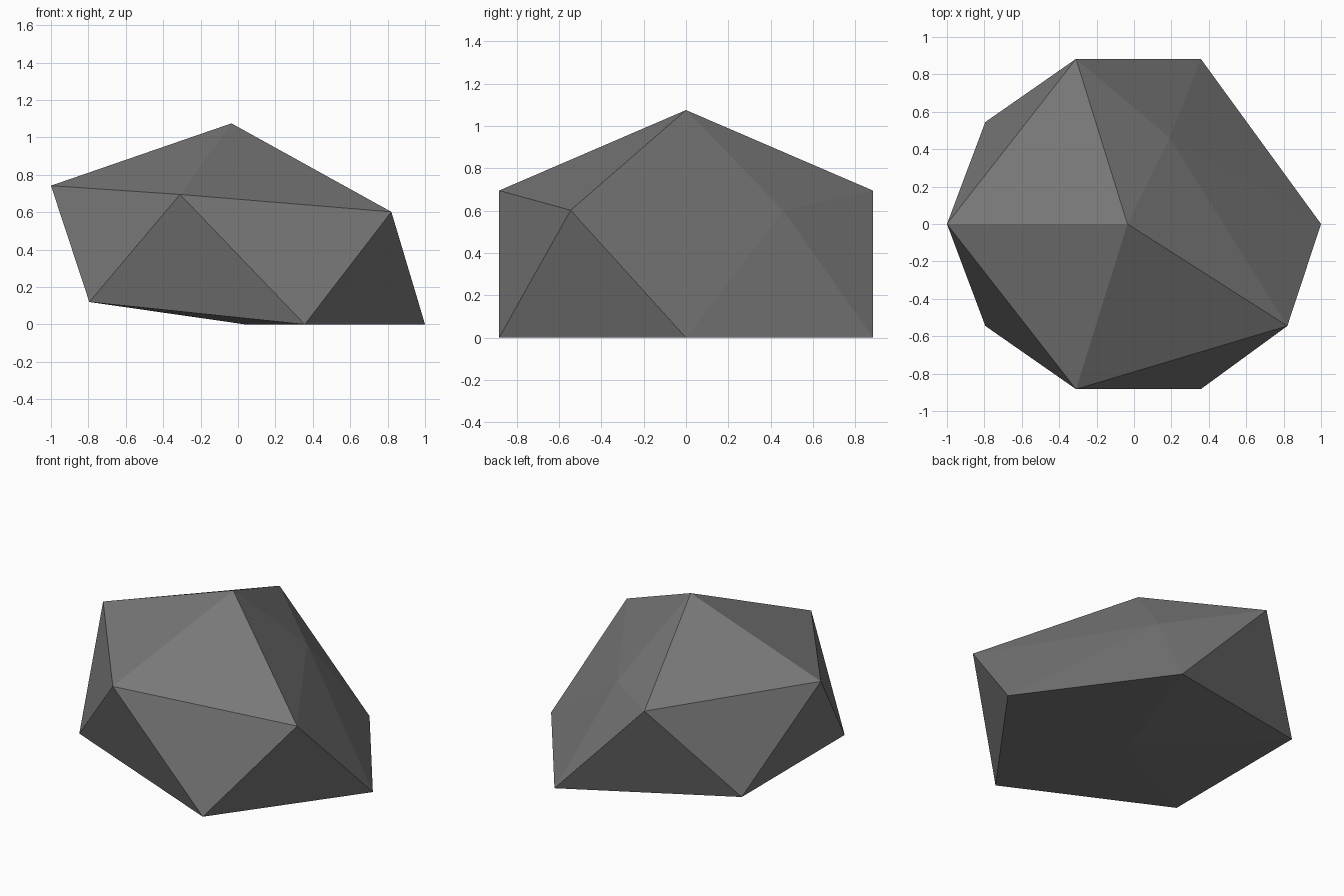
import bpy
import bmesh

default = bpy.data.objects.get("Cube")
if default:
    bpy.data.objects.remove(default, do_unlink=True)

# Stone colour
stone = bpy.data.materials.new("stone_grey")
stone.use_nodes = True
grey = (0.19, 0.19, 0.19, 1.0)
stone.diffuse_color = grey
bsdf = stone.node_tree.nodes["Principled BSDF"]
bsdf.inputs["Base Color"].default_value = grey
bsdf.inputs["Roughness"].default_value = 0.9

# Corners on the centre plane: crown, left tip, right foot, underside
centre = [(-0.035, 0, 1.075), (-1, 0, 0.742), (1, 0, 0), (0.04, 0, 0)]
# Corners repeated on both sides: shoulder, raised foot, ground foot
paired = [(-0.31, 0.883, 0.695), (-0.795, 0.545, 0.12), (0.357, 0.883, 0)]
# The sharp front corner and the blunted back corner
uneven = [(0.82, -0.545, 0.602), (0.19, 0.46, 0.60)]

corners = centre + uneven
for x, y, z in paired:
    corners += [(x, y, z), (x, -y, z)]

# Boulder: faceted skin stretched around the corners
bm = bmesh.new()
for co in corners:
    bm.verts.new(co)
bmesh.ops.convex_hull(bm, input=bm.verts[:])
bmesh.ops.recalc_face_normals(bm, faces=bm.faces[:])
mesh = bpy.data.meshes.new("boulder")
bm.to_mesh(mesh)
bm.free()
mesh.materials.append(stone)
boulder = bpy.data.objects.new("boulder", mesh)
bpy.context.collection.objects.link(boulder)
